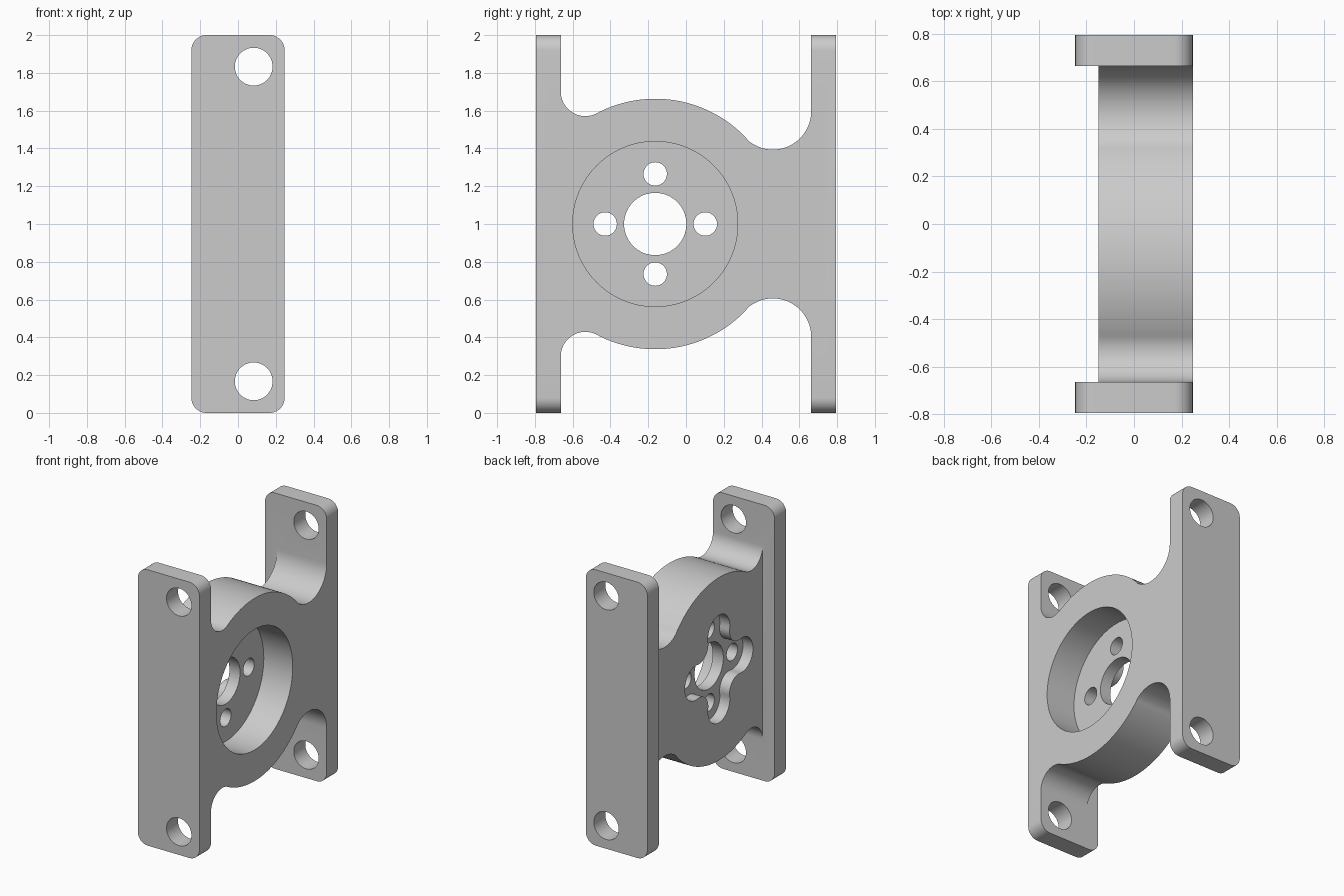
import bpy, bmesh, math
from math import cos, sin, pi, atan2

if "Cube" in bpy.data.objects:
    bpy.data.objects.remove(bpy.data.objects["Cube"])

metal = bpy.data.materials.new("grey_metal")
metal.diffuse_color = (0.6, 0.6, 0.6, 1)
metal.use_nodes = True
metal.node_tree.nodes["Principled BSDF"].inputs["Base Color"].default_value = metal.diffuse_color
HUB_Y, HUB_Z, HUB_R = -0.163, 1.0, 0.663
X_BACK, X_FACE = -0.15, 0.247


def arc(cx, cy, r, a0, a1, n):
    return [(cx + r * cos(a0 + (a1 - a0) * i / n),
             cy + r * sin(a0 + (a1 - a0) * i / n)) for i in range(n + 1)]


def circle(cx, cy, r, n=64):
    return arc(cx, cy, r, 0, 2 * pi, n)[:-1]


def prism(name, pts, axis, lo, hi):
    """Extrude a closed profile: (y, z) points along x, or (x, z) points along y."""
    bm = bmesh.new()
    place = (lambda a, b: (lo, a, b)) if axis == "x" else (lambda a, b: (a, lo, b))
    face = bm.faces.new([bm.verts.new(place(a, b)) for a, b in pts])
    ext = bmesh.ops.extrude_face_region(bm, geom=[face])
    move = (hi - lo, 0, 0) if axis == "x" else (0, hi - lo, 0)
    bmesh.ops.translate(bm, vec=move,
                        verts=[v for v in ext["geom"] if isinstance(v, bmesh.types.BMVert)])
    bmesh.ops.recalc_face_normals(bm, faces=bm.faces)
    mesh = bpy.data.meshes.new(name)
    bm.to_mesh(mesh)
    bm.free()
    mesh.materials.append(metal)
    ob = bpy.data.objects.new(name, mesh)
    bpy.context.collection.objects.link(ob)
    return ob


def combine(target, tool, operation):
    bpy.context.view_layer.objects.active = target
    mod = target.modifiers.new(operation, "BOOLEAN")
    mod.operation, mod.solver, mod.object = operation, "EXACT", tool
    bpy.ops.object.modifier_apply(modifier=mod.name)
    bpy.data.objects.remove(tool)


# Web profile: round hub flowing through concave fillets into both end plates
LY, LZ, LR = -0.533, 1.701, 0.13
RY, RZ, RR = 0.46, 1.597, 0.203
a_left = atan2(LZ - HUB_Z, LY - HUB_Y)
a_right = atan2(RZ - HUB_Z, RY - HUB_Y)
upper = [(-0.73, LZ)]
upper += arc(LY, LZ, LR, pi, a_left + pi, 20)
upper += arc(HUB_Y, HUB_Z, HUB_R, a_left, a_right, 48)[1:]
upper += arc(RY, RZ, RR, a_right + pi, 2 * pi, 24)[1:]
upper += [(0.73, RZ)]
lower = [(y, 2 - z) for y, z in reversed(upper)]
bracket = prism("bracket", upper + lower, "x", X_BACK, X_FACE)

# End plates with rounded corners and mounting holes
W, C = 0.247, 0.08
outline = []
for cx, cz, a in ((W - C, 2 - C, 0), (C - W, 2 - C, pi / 2),
                  (C - W, C, pi), (W - C, C, 3 * pi / 2)):
    outline += arc(cx, cz, C, a, a + pi / 2, 10)
for y0, y1 in ((-0.795, -0.663), (0.663, 0.795)):
    combine(bracket, prism("end_plate", outline, "y", y0, y1), "UNION")
for z in (0.167, 1.833):
    combine(bracket, prism("mount_hole", circle(0.083, z, 0.1), "y", -1, 1), "DIFFERENCE")

# Round bearing recess on the +x face
combine(bracket, prism("recess", circle(HUB_Y, HUB_Z, 0.437, 96), "x", 0.015, 0.4), "DIFFERENCE")

# Four-lobed pocket on the -x face
BOLT, LOBE, S = 0.265, 0.125, 0.226
tilt = atan2(S, S - BOLT)
fillet = math.hypot(S - BOLT, S) - LOBE
quarter = arc(BOLT, 0, LOBE, -tilt, tilt, 24)
quarter += arc(S, S, fillet, tilt + pi, 1.5 * pi - tilt, 14)[1:-1]
pocket = []
for k in range(4):
    c, s = cos(k * pi / 2), sin(k * pi / 2)
    pocket += [(HUB_Y + c * u - s * v, HUB_Z + s * u + c * v) for u, v in quarter]
combine(bracket, prism("lobed_pocket", pocket, "x", -0.4, -0.07), "DIFFERENCE")

# Shaft hole and bolt circle
combine(bracket, prism("shaft_hole", circle(HUB_Y, HUB_Z, 0.165), "x", -1, 1), "DIFFERENCE")
for k in range(4):
    a = k * pi / 2
    hole = circle(HUB_Y + BOLT * cos(a), HUB_Z + BOLT * sin(a), 0.062, 32)
    combine(bracket, prism("bolt_hole", hole, "x", -1, 1), "DIFFERENCE")

bpy.ops.object.select_all(action="DESELECT")
bracket.select_set(True)
bpy.context.view_layer.objects.active = bracket
bpy.ops.object.shade_smooth_by_angle(angle=math.radians(30))
